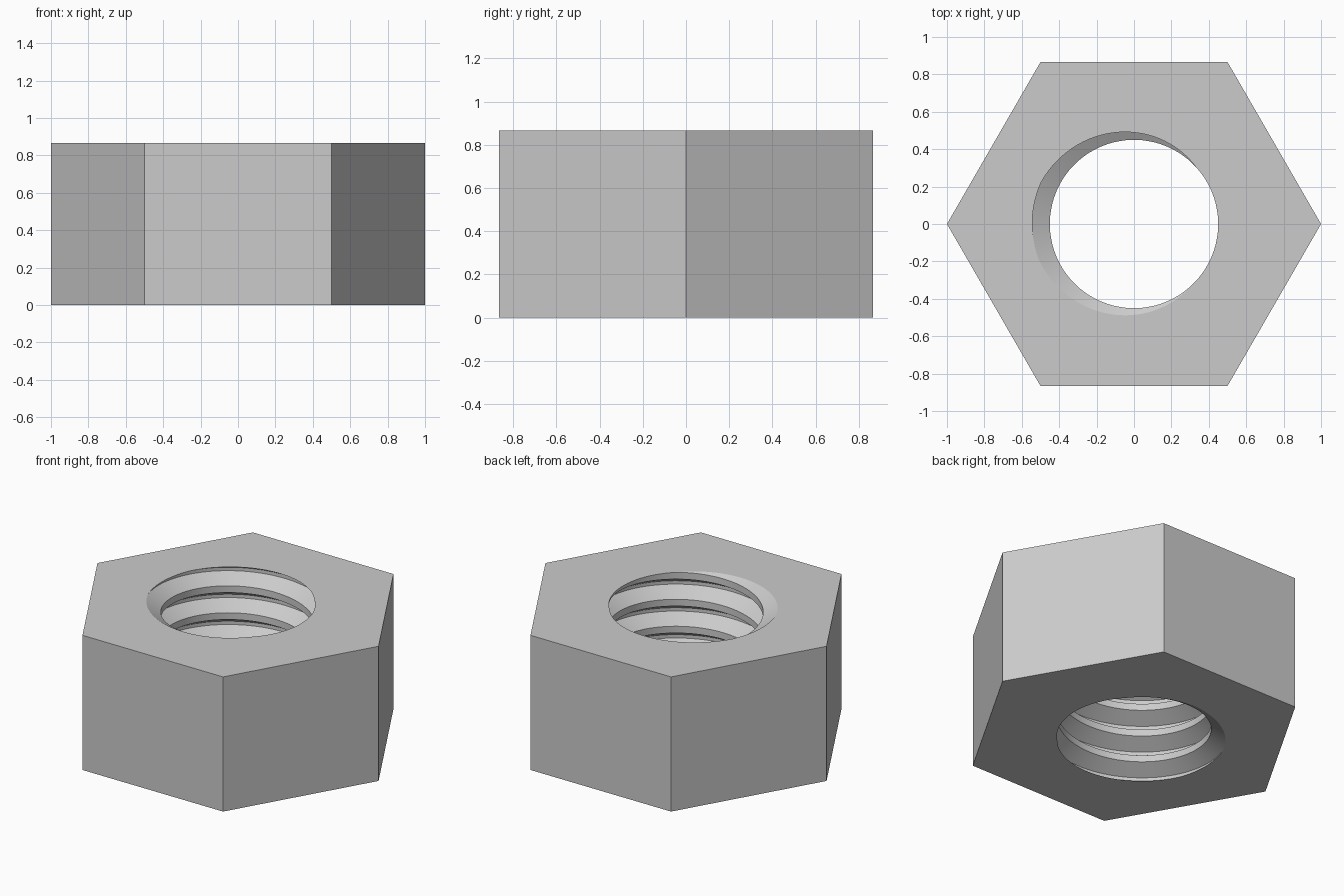
import bpy, bmesh
from math import cos, sin, radians, tau

cube = bpy.data.objects.get("Cube")
if cube:
    bpy.data.objects.remove(cube)

HEIGHT = 0.866
TURNS = 5
PITCH = HEIGHT / TURNS
MINOR, MAJOR = 0.45, 0.544
STEPS = 96
ROOT_ANGLE = radians(178)   # direction of the groove where it meets each face

# Thread profile over one pitch: flat crest, flank, narrow root, flank
PROFILE = [(MAJOR, -0.0625), (MAJOR, 0.0625), (MINOR, 0.375),
           (MINOR, 0.625), (MAJOR, 0.9375)]

bm = bmesh.new()

# Sweep the profile along a right-handed helix running past both faces
rows = []
for i in range(-2 * STEPS, (TURNS + 1) * STEPS + 1):
    a = ROOT_ANGLE + tau * i / STEPS
    rows.append([bm.verts.new((r * cos(a), r * sin(a), PITCH * (i / STEPS + t)))
                 for r, t in PROFILE])
for low, high in zip(rows, rows[1:]):
    for j in range(len(PROFILE) - 1):
        bm.faces.new((low[j], low[j + 1], high[j + 1], high[j]))
bmesh.ops.remove_doubles(bm, verts=bm.verts[:], dist=0.0001)

# Trim the thread flush with the two faces
for z, up in ((0, -1), (HEIGHT, 1)):
    bmesh.ops.bisect_plane(bm, geom=bm.verts[:] + bm.edges[:] + bm.faces[:],
                           dist=0.00001, plane_co=(0, 0, z),
                           plane_no=(0, 0, up), clear_outer=True)
bmesh.ops.remove_doubles(bm, verts=bm.verts[:], dist=0.0001)

# Six flat sides
rings = [[bm.verts.new((cos(tau * k / 6), sin(tau * k / 6), z)) for k in range(6)]
         for z in (0, HEIGHT)]
for k in range(6):
    n = (k + 1) % 6
    bm.faces.new((rings[0][k], rings[0][n], rings[1][n], rings[1][k]))

# Top and bottom faces, filled between the hexagon and the threaded hole
for z in (0, HEIGHT):
    rim = [e for e in bm.edges if e.is_boundary
           and all(abs(v.co.z - z) < 0.0005 for v in e.verts)]
    bmesh.ops.triangle_fill(bm, edges=rim, use_beauty=True,
                            normal=(0, 0, 1 if z else -1))
bmesh.ops.recalc_face_normals(bm, faces=bm.faces[:])

mesh = bpy.data.meshes.new("hex_nut")
bm.to_mesh(mesh)
bm.free()
nut = bpy.data.objects.new("hex_nut", mesh)
bpy.context.collection.objects.link(nut)

# Plain grey metal
grey = bpy.data.materials.new("light_grey")
grey.use_nodes = True
colour = (0.6, 0.6, 0.6, 1)
grey.diffuse_color = colour
for node in grey.node_tree.nodes:
    if node.type == 'BSDF_PRINCIPLED':
        node.inputs["Base Color"].default_value = colour
mesh.materials.append(grey)

# Smooth around the bore, crisp at thread edges and corners
bpy.ops.object.select_all(action='DESELECT')
nut.select_set(True)
bpy.context.view_layer.objects.active = nut
bpy.ops.object.shade_smooth_by_angle(angle=radians(20))
